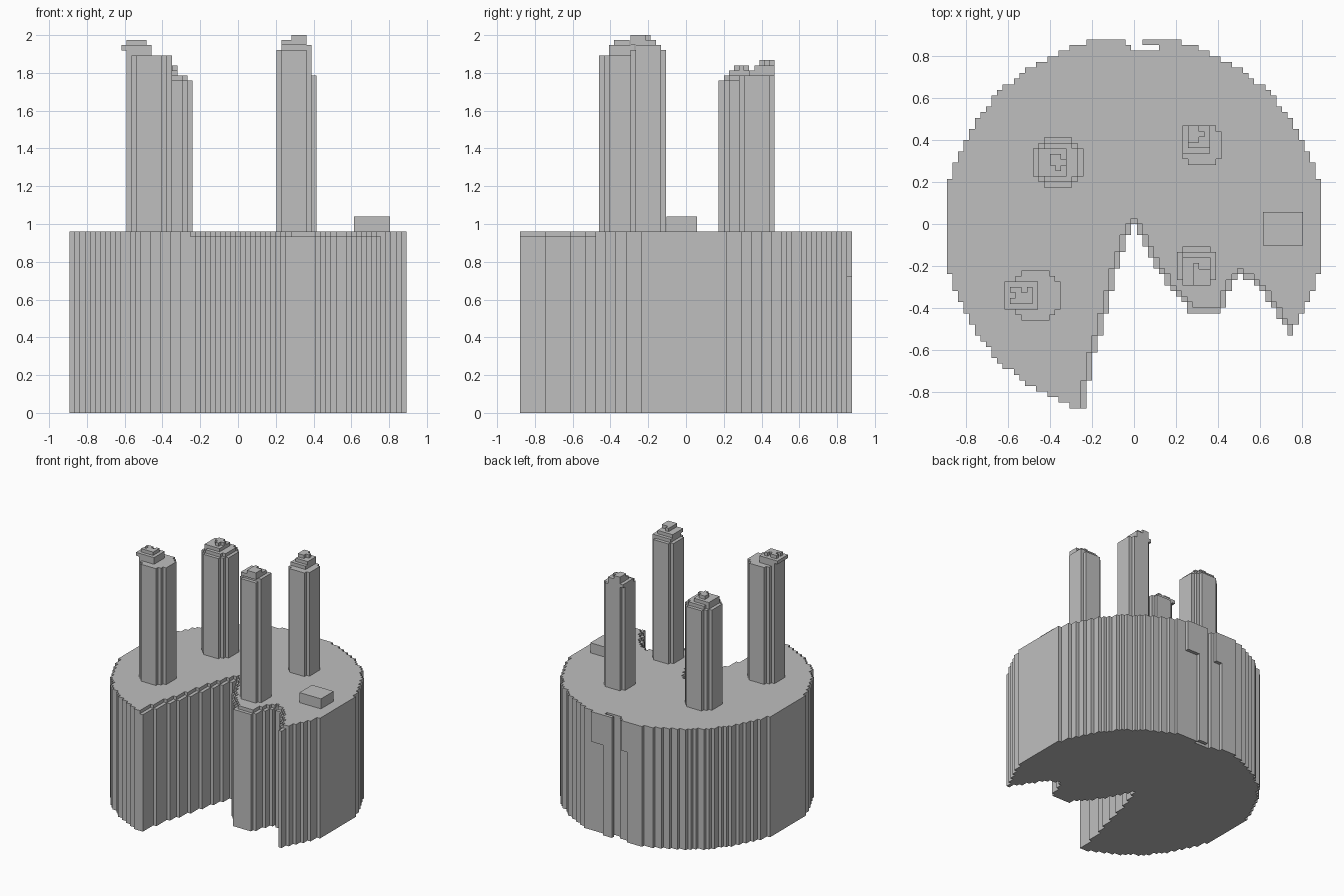
import bpy
import bmesh

if "Cube" in bpy.data.objects:
    bpy.data.objects.remove(bpy.data.objects["Cube"], do_unlink=True)

V = 0.0266        # voxel width
CAKE_TOP = 0.96
STEP = 0.0267     # voxel height

grey = bpy.data.materials.new("plain grey")
grey.use_nodes = True
grey.diffuse_color = (0.52, 0.52, 0.52, 1)
grey.node_tree.nodes["Principled BSDF"].inputs["Base Color"].default_value = (0.52, 0.52, 0.52, 1)


def disc(limit):
    """Cells of a stepped disc, with squared radius up to limit."""
    n = int(limit ** 0.5) + 1
    span = range(-n, n + 1)
    return {(i, j) for i in span for j in span if i * i + j * j <= limit}


def rect(i0, i1, j0, j1):
    return {(i, j) for i in range(i0, i1 + 1) for j in range(j0, j1 + 1)}


def build(name, layers, cx, cy):
    """Stack layers of (cells, bottom, top), keeping only outer faces."""
    bm = bmesh.new()

    def quad(*points):
        bm.faces.new([bm.verts.new((cx + x * V, cy + y * V, z)) for x, y, z in points])

    for n, (cells, z0, z1) in enumerate(layers):
        below = layers[n - 1][0] if n else set()
        above = layers[n + 1][0] if n + 1 < len(layers) else set()
        for i, j in sorted(cells):
            corners = [(i - .5, j - .5), (i + .5, j - .5), (i + .5, j + .5), (i - .5, j + .5)]
            if (i, j) not in above:
                quad(*[(x, y, z1) for x, y in corners])
            if (i, j) not in below:
                quad(*[(x, y, z0) for x, y in reversed(corners)])
            for k, (di, dj) in enumerate([(0, -1), (1, 0), (0, 1), (-1, 0)]):
                if (i + di, j + dj) not in cells:
                    a, b = corners[k], corners[(k + 1) % 4]
                    quad((*a, z0), (*b, z0), (*b, z1), (*a, z1))
    bmesh.ops.remove_doubles(bm, verts=bm.verts, dist=0.0005)
    bmesh.ops.dissolve_limit(bm, angle_limit=0.01, verts=bm.verts, edges=bm.edges)
    bmesh.ops.triangulate(bm, faces=[f for f in bm.faces if len(f.verts) > 4])
    mesh = bpy.data.meshes.new(name)
    bm.to_mesh(mesh)
    bm.free()
    mesh.materials.append(grey)
    obj = bpy.data.objects.new(name, mesh)
    bpy.context.collection.objects.link(obj)
    return obj


# Cake: stepped disc with a jagged wedge missing at the front
BITE = [(-0.25, -1), (-0.235, -0.82), (-0.12, -0.36), (-0.03, -0.05), (0, -0.01),
        (0.03, -0.07), (0.12, -0.23), (0.28, -0.43), (0.42, -0.43), (0.45, -0.32),
        (0.5, -0.23), (0.6, -0.31), (0.68, -0.43), (0.75, -0.53), (0.76, -1)]
CAKE_Y = -0.013


def in_bite(cell):
    x, y = cell[0] * V, cell[1] * V + CAKE_Y
    for (xa, ya), (xb, yb) in zip(BITE, BITE[1:]):
        if xa <= x < xb:
            return y < ya + (yb - ya) * (x - xa) / (xb - xa)
    return False


whole = disc(34 ** 2 - 1)
bite = {c for c in whole if in_bite(c)}
seam = rect(0, 1, 32, 33) | {(-1, 33)}
cake = whole - bite - seam - rect(2, 4, 32, 32)
rim = {(i, j) for i, j in cake
       if not {(i + 1, j), (i - 1, j), (i, j - 1)} & bite}
slotted = cake - rect(5, 8, 33, 33) - rect(-3, -2, 33, 33)
build("cake", [(slotted, 0, 0.72), (cake, 0.72, CAKE_TOP - STEP),
               (rim, CAKE_TOP - STEP, CAKE_TOP)], 0, CAKE_Y)


# Candles: stepped round columns with small blocky flames
def candle(name, cx, cy, column, height, tiers):
    layers = [(column, CAKE_TOP, height)]
    for n, cells in enumerate(tiers):
        layers.append((cells, height + n * STEP, height + (n + 1) * STEP))
    build(name, layers, cx, cy)


wide, narrow = disc(20), disc(13)
candle("candle_back_right", -0.361, 0.293, wide, 1.76,
       [disc(13), rect(-3, 1, -2, 2), disc(1) | {(-1, 1)}])
candle("candle_front_right", -0.47, -0.34, wide, 1.893,
       [rect(-4, 0, -2, 2), rect(-5, 0, -2, 2), rect(-4, -1, -1, 1) - {(-4, 0), (-2, 1)}])
candle("candle_back_left", 0.323, 0.375, narrow, 1.787,
       [rect(-3, 1, -1, 3), rect(-2, 1, 0, 3), rect(-2, -1, 1, 3) | {(0, 2)}])
candle("candle_front_left", 0.297, -0.2, narrow, 1.92,
       [rect(-2, 3, -2, 2), rect(-2, 2, -3, 1), rect(0, 2, -3, -1) | {(0, 0)}])

# Small block lying on the cake
bpy.ops.mesh.primitive_cube_add(size=1, location=(0.71, -0.023, 1.0))
block = bpy.context.object
block.name = "topping_block"
block.scale = (0.19, 0.16, 0.08)
block.data.materials.append(grey)
